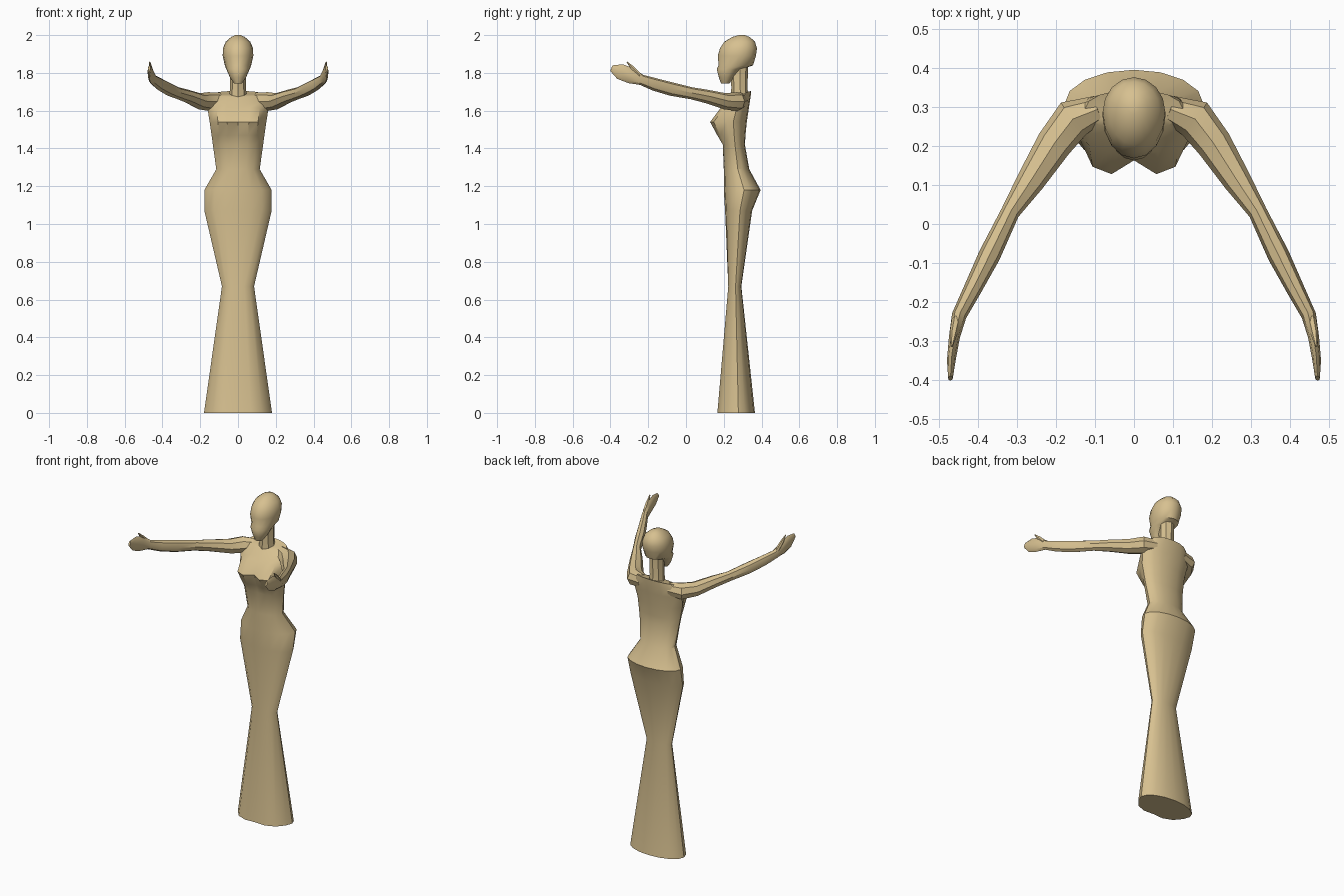
import bpy, bmesh, math
from mathutils import Vector

cube = bpy.data.objects.get("Cube")
if cube:
    bpy.data.objects.remove(cube, do_unlink=True)

tan = bpy.data.materials.new("warm tan")
tan.use_nodes = True
TAN = (0.68, 0.53, 0.28, 1)
tan.diffuse_color = TAN
tan.node_tree.nodes["Principled BSDF"].inputs["Base Color"].default_value = TAN


def loft(name, rings, mirror=False, sharp=35):
    """Skin a list of equal-length point rings and cap both ends."""
    bm = bmesh.new()
    loops = [[bm.verts.new(p) for p in ring] for ring in rings]
    n = len(loops[0])
    for a, b in zip(loops, loops[1:]):
        for i in range(n):
            j = (i + 1) % n
            bm.faces.new((a[i], a[j], b[j], b[i]))
    bm.faces.new(loops[0][::-1])
    bm.faces.new(loops[-1])
    bmesh.ops.recalc_face_normals(bm, faces=bm.faces)
    mesh = bpy.data.meshes.new(name)
    bm.to_mesh(mesh)
    bm.free()
    mesh.materials.append(tan)
    obj = bpy.data.objects.new(name, mesh)
    bpy.context.collection.objects.link(obj)
    if mirror:
        obj.modifiers.new("Mirror", "MIRROR")
    bpy.ops.object.select_all(action="DESELECT")
    obj.select_set(True)
    bpy.context.view_layer.objects.active = obj
    bpy.ops.object.shade_smooth_by_angle(angle=math.radians(sharp))
    return obj


def section(z, half, front, back, bump=0, tilt=0, n=16):
    """Oval slice with optional paired front bumps and a rise to the back."""
    mid = front + (back - front) * 0.55
    ring = []
    for i in range(n):
        a = math.tau * i / n
        s, c = math.sin(a), math.cos(a)
        y = mid - c * ((mid - front) if c > 0 else (back - mid))
        if c > 0.5 and abs(s) > 0.1:
            y -= bump
        ring.append(Vector((half * s, y, z + tilt * (y - mid))))
    return ring


def limb(path, n=8):
    """Slices across a path of (x, y, z, half width, half height)."""
    pts = [Vector(p[:3]) for p in path]
    rings = []
    for i, (p, row) in enumerate(zip(pts, path)):
        d = pts[min(i + 1, len(pts) - 1)] - pts[max(i - 1, 0)]
        side = Vector((-d.y, d.x, 0)).normalized()
        up = d.normalized().cross(side)
        up = up if up.z > 0 else -up
        rings.append([p + side * row[3] * math.cos(math.tau * k / n)
                      + up * row[4] * math.sin(math.tau * k / n) for k in range(n)])
    return rings


# Gown and torso, hem to shoulders
loft("gown", [
    section(0, 0.18, 0.17, 0.365, 0.012),
    section(0.67, 0.085, 0.225, 0.293, 0.004),
    section(1.07, 0.178, 0.207, 0.35),
    section(1.18, 0.178, 0.20, 0.395),
    section(1.29, 0.115, 0.20, 0.335),
    section(1.42, 0.133, 0.195, 0.312, 0.005),
    section(1.47, 0.14, 0.182, 0.315, 0.022),
    section(1.54, 0.15, 0.163, 0.322, 0.042),
    section(1.615, 0.162, 0.19, 0.333, 0.012),
    section(1.655, 0.155, 0.21, 0.342, 0, 0.3),
    section(1.69, 0.125, 0.235, 0.345, 0, 0.3),
    section(1.69, 0.06, 0.25, 0.33, 0, 0.2),
])

# Neck
loft("neck", [
    section(1.65, 0.05, 0.235, 0.335, n=8),
    section(1.72, 0.042, 0.24, 0.325, n=8),
    section(1.85, 0.042, 0.235, 0.33, n=8),
])

# Head, chin to crown
loft("head", [
    section(1.745, 0.022, 0.185, 0.23),
    section(1.775, 0.042, 0.174, 0.255),
    section(1.82, 0.062, 0.163, 0.30),
    section(1.84, 0.07, 0.173, 0.355),
    section(1.89, 0.081, 0.168, 0.37),
    section(1.93, 0.08, 0.18, 0.376),
    section(1.965, 0.065, 0.203, 0.365),
    section(1.99, 0.036, 0.245, 0.338),
    section(2.0, 0.014, 0.28, 0.31),
], sharp=45)

# Arms, shoulder to wrist to finger tips
loft("arms", limb([
    (0.09, 0.295, 1.655, 0.035, 0.04),
    (0.155, 0.27, 1.648, 0.052, 0.05),
    (0.205, 0.205, 1.65, 0.046, 0.043),
    (0.265, 0.11, 1.675, 0.036, 0.036),
    (0.317, 0.03, 1.692, 0.024, 0.032),
    (0.37, -0.08, 1.715, 0.028, 0.036),
    (0.415, -0.17, 1.74, 0.023, 0.034),
    (0.448, -0.235, 1.763, 0.019, 0.028),
    (0.46, -0.29, 1.785, 0.014, 0.042),
    (0.468, -0.35, 1.807, 0.011, 0.041),
    (0.47, -0.395, 1.825, 0.006, 0.016),
]), mirror=True)

# Thumbs
loft("thumbs", limb([
    (0.455, -0.245, 1.785, 0.012, 0.014),
    (0.462, -0.28, 1.823, 0.01, 0.012),
    (0.467, -0.313, 1.858, 0.003, 0.003),
], n=6), mirror=True)
